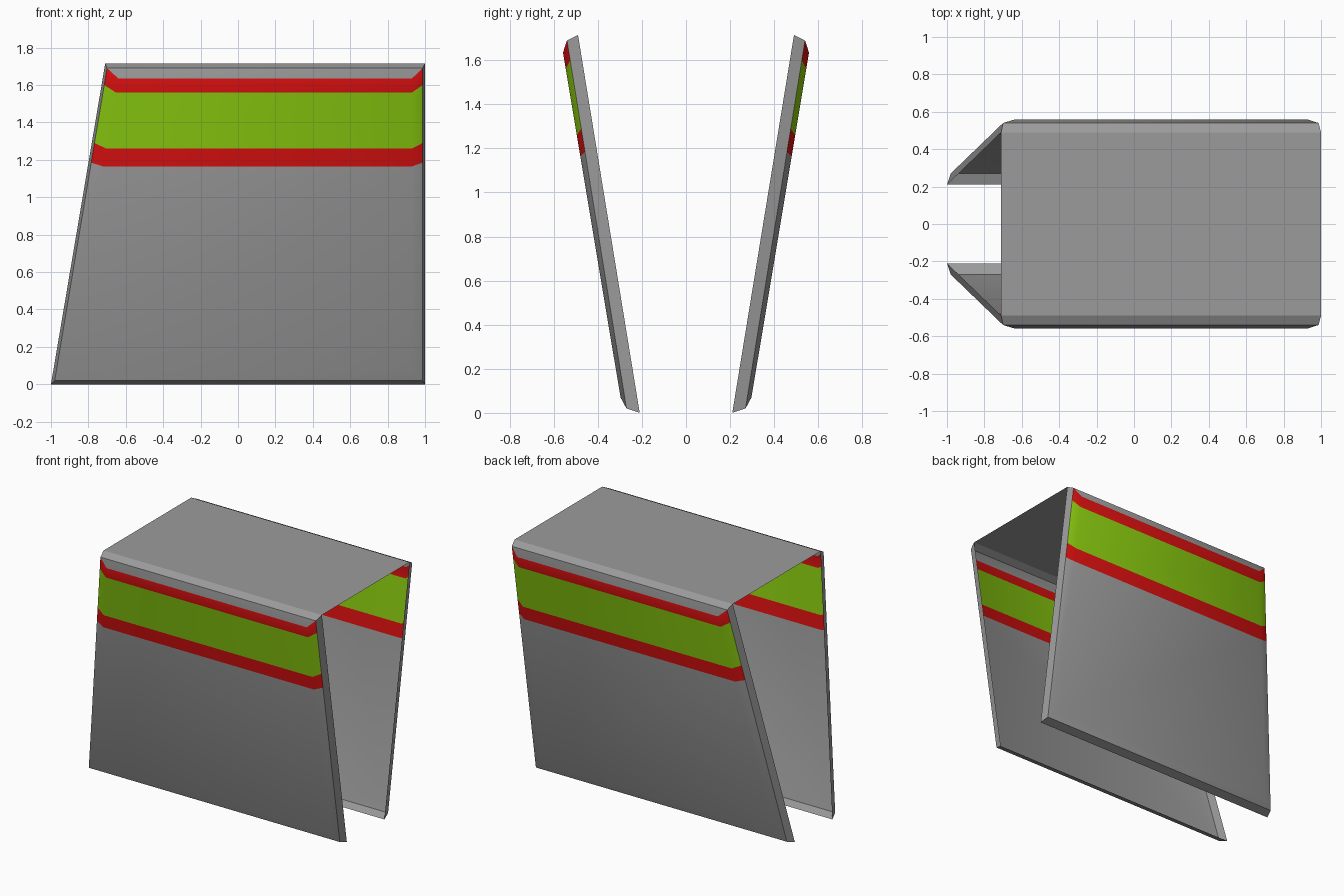
import bpy
import math

cube = bpy.data.objects.get("Cube")
if cube:
    bpy.data.objects.remove(cube, do_unlink=True)


def material(name, colour):
    mat = bpy.data.materials.new(name)
    mat.use_nodes = True
    mat.diffuse_color = (*colour, 1)
    bsdf = next(n for n in mat.node_tree.nodes if n.type == 'BSDF_PRINCIPLED')
    bsdf.inputs["Base Color"].default_value = (*colour, 1)
    return mat


GREY, RED, GREEN = range(3)
MATERIALS = [material("grey", (0.33, 0.33, 0.33)),
             material("red", (0.70, 0.005, 0.005)),
             material("green", (0.25, 0.59, 0.005))]


def make_object(name, verts, faces, colours):
    mesh = bpy.data.meshes.new(name)
    mesh.from_pydata(verts, [], faces)
    for mat in MATERIALS:
        mesh.materials.append(mat)
    for poly, colour in zip(mesh.polygons, colours):
        poly.material_index = colour
    obj = bpy.data.objects.new(name, mesh)
    bpy.context.collection.objects.link(obj)
    bpy.ops.object.select_all(action='DESELECT')
    obj.select_set(True)
    bpy.context.view_layer.objects.active = obj
    bpy.ops.object.shade_smooth_by_angle(angle=math.radians(40))
    return obj


# Nested outlines of a wall: stripe heights, then (bottom, top) of the
# left edge x, right edge x and distance from the middle.
RINGS = [
    ([0.07, 1.165, 1.26, 1.56, 1.635], (-0.91, -0.64), (0.93, 0.93), (0.297, 0.558)),
    ([0.02, 1.185, 1.29, 1.60, 1.69], (-0.98, -0.70), (0.987, 0.987), (0.27, 0.54)),
    ([0.0, 1.19, 1.30, 1.61, 1.715], (-1.0, -0.71), (1.0, 1.0), (0.21, 0.49)),
]
STRIPES = [GREY, RED, GREEN, RED]


def mix(pair, t):
    return pair[0] + (pair[1] - pair[0]) * t


def wall(name, side):
    verts, faces, colours = [], [], []
    rows = len(STRIPES) + 1
    for heights, left, right, depth in RINGS:
        for edge in (left, right):
            for z in heights:
                t = (z - heights[0]) / (heights[-1] - heights[0])
                verts.append((mix(edge, t), side * mix(depth, t), z))

    def vert(ring, edge, row):
        return (ring * 2 + edge) * rows + row

    def quad(corners, colour):
        ids = [vert(*c) for c in corners]
        faces.append(ids if side < 0 else ids[::-1])
        colours.append(colour)

    # Striped main panel
    for i, colour in enumerate(STRIPES):
        quad([(0, 0, i), (0, 1, i), (0, 1, i + 1), (0, 0, i + 1)], colour)
    # Bevel ring carries the stripes round the ends; outer rim is plain
    top = rows - 1
    for r in (0, 1):
        for i, colour in enumerate(STRIPES):
            shade = colour if r == 0 else GREY
            quad([(r + 1, 0, i), (r, 0, i), (r, 0, i + 1), (r + 1, 0, i + 1)], shade)
            quad([(r, 1, i), (r + 1, 1, i), (r + 1, 1, i + 1), (r, 1, i + 1)], shade)
        quad([(r + 1, 0, 0), (r + 1, 1, 0), (r, 1, 0), (r, 0, 0)], GREY)
        quad([(r, 0, top), (r, 1, top), (r + 1, 1, top), (r + 1, 0, top)], GREY)
    return make_object(name, verts, faces, colours)


wall("front_wall", -1)
wall("back_wall", 1)

# Flat roof sheet joining the inner top edges of the walls
heights, left, right, depth = RINGS[-1]
x0, x1, y, z = left[1], right[1], depth[1], heights[-1]
make_object("roof", [(x0, -y, z), (x1, -y, z), (x1, y, z), (x0, y, z)],
            [(0, 1, 2, 3)], [GREY])
